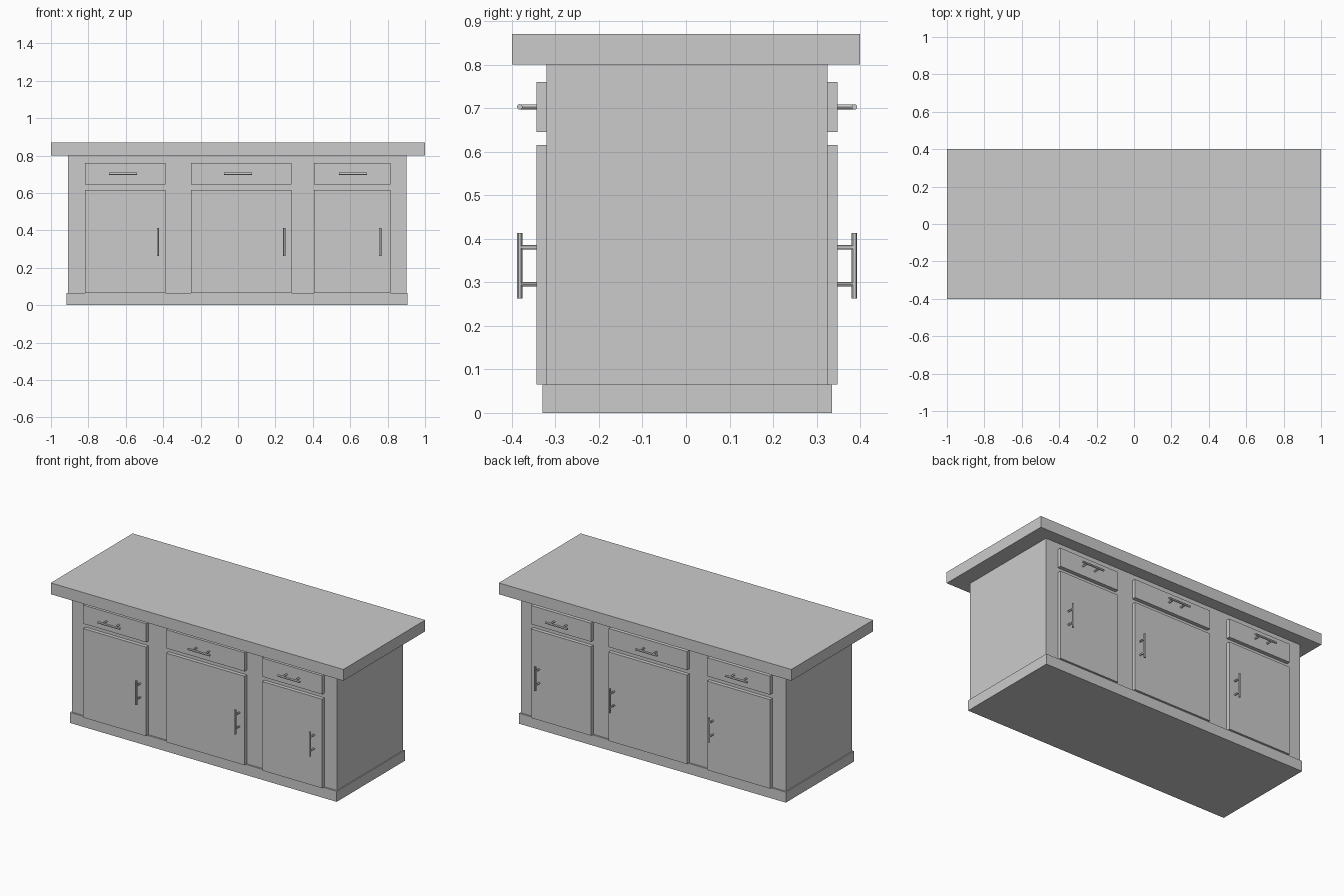
import bpy, bmesh
from math import pi
from mathutils import Matrix, Vector

if "Cube" in bpy.data.objects:
    bpy.data.objects.remove(bpy.data.objects["Cube"])

MID_Y = 0.0025  # cabinet fronts are mirrored across this plane


def finish(name, bm, mirrored=False, smooth=False):
    mesh = bpy.data.meshes.new(name)
    bm.to_mesh(mesh)
    bm.free()
    ob = bpy.data.objects.new(name, mesh)
    bpy.context.collection.objects.link(ob)
    ob.location.y = MID_Y if mirrored else 0
    if mirrored:
        mod = ob.modifiers.new("front_and_back", 'MIRROR')
        mod.use_axis = (False, True, False)
    if smooth:
        bpy.context.view_layer.objects.active = ob
        ob.select_set(True)
        bpy.ops.object.shade_smooth_by_angle()
        ob.select_set(False)
    return ob


def box(name, x, y, z, mirrored=False):
    bm = bmesh.new()
    size = Vector((x[1] - x[0], y[1] - y[0], z[1] - z[0]))
    centre = Vector((sum(x) / 2, sum(y) / 2, sum(z) / 2))
    bmesh.ops.create_cube(bm, size=1, matrix=Matrix.Translation(centre) @ Matrix.Diagonal(size).to_4x4())
    return finish(name, bm, mirrored)


def rod(bm, a, b, radius):
    a, b = Vector(a), Vector(b)
    turn = (b - a).to_track_quat('Z', 'Y').to_matrix().to_4x4()
    bmesh.ops.create_cone(bm, cap_ends=True, segments=12, radius1=radius, radius2=radius,
                          depth=(b - a).length,
                          matrix=Matrix.Translation((a + b) / 2) @ turn)


def bar_handle(name, x, z, axis):
    # long grip bar on two short posts
    bm = bmesh.new()
    axis = Vector(axis)
    grip = Vector((x, -0.3845, z))
    rod(bm, grip - axis * 0.075, grip + axis * 0.075, 0.0063)
    for s in (-1, 1):
        post = grip + axis * 0.0425 * s
        rod(bm, post, (post.x, -0.342, post.z), 0.0055)
    finish(name, bm, mirrored=True, smooth=True)


# carcass, plinth and worktop
box("cabinet_body", (-0.91, 0.90), (-0.32, 0.325), (0.06, 0.80))
box("plinth", (-0.917, 0.906), (-0.33, 0.335), (0, 0.065))
box("worktop", (-1, 1), (-0.4, 0.4), (0.80, 0.87))

# doors and drawers: x start, x end, door handle x, drawer handle x
bays = {
    "left": (-0.818, -0.388, -0.428, -0.615),
    "middle": (-0.25, 0.285, 0.248, 0.0),
    "right": (0.406, 0.816, 0.76, 0.615),
}
for side, (x0, x1, door_x, drawer_x) in bays.items():
    front = (-0.3455, -0.320)
    box(side + "_door", (x0, x1), front, (0.065, 0.615), mirrored=True)
    box(side + "_drawer", (x0, x1), front, (0.645, 0.76), mirrored=True)
    bar_handle(side + "_door_handle", door_x, 0.338, (0, 0, 1))
    bar_handle(side + "_drawer_handle", drawer_x, 0.703, (1, 0, 0))
